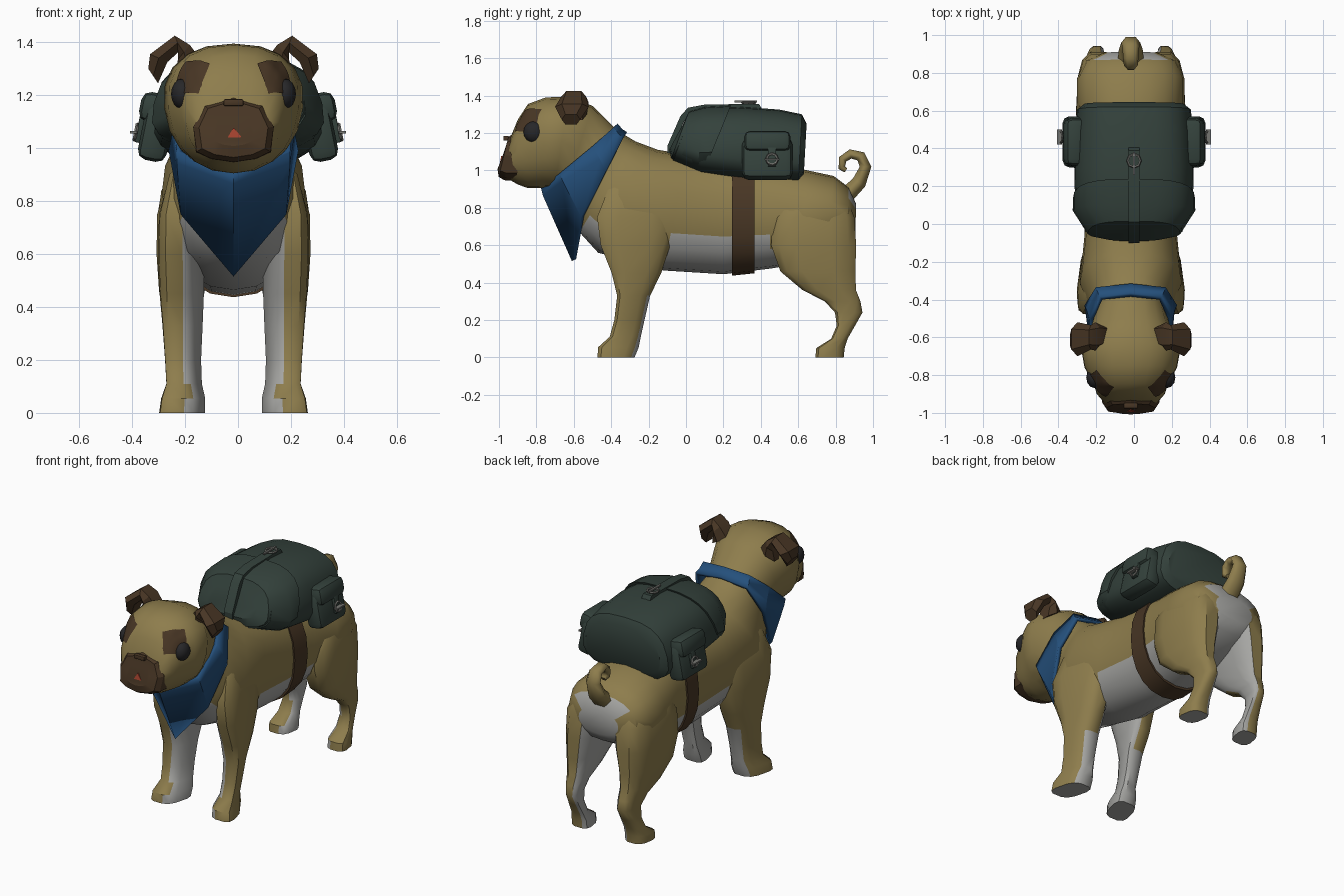
import bpy, bmesh
from math import sin, cos, pi, radians, copysign
from mathutils import Vector, Matrix
from mathutils.bvhtree import BVHTree

if "Cube" in bpy.data.objects:
    bpy.data.objects.remove(bpy.data.objects["Cube"])

CX = -0.017  # centre line of the dog


def material(name, r, g, b):
    m = bpy.data.materials.new(name)
    m.use_nodes = True
    m.diffuse_color = (r, g, b, 1)
    m.node_tree.nodes["Principled BSDF"].inputs["Base Color"].default_value = (r, g, b, 1)
    return m


TAN = material("tan fur", .27, .205, .073)
WHITE = material("pale fur", .38, .38, .365)
BROWN = material("dark brown fur", .065, .037, .018)
BLUE = material("blue cloth", .018, .08, .2)
GREEN = material("green canvas", .034, .054, .045)
BLACK = material("black", .02, .02, .022)
RED = material("tongue red", .38, .055, .028)
METAL = material("grey metal", .18, .18, .165)


def finish(name, bm, mats, rule=None, angle=35):
    """Turn a bmesh into an object; faces matching the rule get the second colour."""
    bmesh.ops.recalc_face_normals(bm, faces=bm.faces[:])
    if rule:
        for f in bm.faces:
            f.material_index = int(rule(f.calc_center_median(), f.normal))
    me = bpy.data.meshes.new(name)
    bm.to_mesh(me)
    bm.free()
    for m in mats:
        me.materials.append(m)
    ob = bpy.data.objects.new(name, me)
    bpy.context.collection.objects.link(ob)
    bpy.ops.object.select_all(action='DESELECT')
    ob.select_set(True)
    bpy.context.view_layer.objects.active = ob
    bpy.ops.object.shade_smooth_by_angle(angle=radians(angle))
    return ob


def loft(name, rings, mats, rule=None, caps=True, angle=35):
    """Skin a list of closed rings."""
    bm = bmesh.new()
    vs = [[bm.verts.new(p) for p in r] for r in rings]
    n = len(rings[0])
    for a, b in zip(vs, vs[1:]):
        for i in range(n):
            bm.faces.new((a[i], a[(i + 1) % n], b[(i + 1) % n], b[i]))
    if caps:
        bm.faces.new(vs[0])
        bm.faces.new(vs[-1])
    return finish(name, bm, mats, rule, angle)


def power(v, e):
    return copysign(abs(v) ** e, v)


def oval(ty, tz, by, bz, w, e=.88, n=20, cx=CX, taper=0.0):
    """Ring through a top and a bottom point; taper widens the top or the bottom."""
    pts = []
    for i in range(n):
        a = 2 * pi * i / n
        c, s = power(cos(a), e), power(sin(a), e)
        pts.append((cx + w * s * (1 + taper * c), (ty + by) / 2 + c * (ty - by) / 2, (tz + bz) / 2 + c * (tz - bz) / 2))
    return pts


def box(name, loc, size, mat, bevel=0.0, turn=0.0):
    bm = bmesh.new()
    bmesh.ops.create_cube(bm, size=1, matrix=Matrix.Diagonal((*size, 1)))
    if bevel:
        bmesh.ops.bevel(bm, geom=bm.edges[:], offset=bevel, segments=2, affect='EDGES', profile=.5)
    bm.transform(Matrix.Translation(loc) @ Matrix.Rotation(turn, 4, 'Y'))
    return finish(name, bm, [mat])


def ring_buckle(name, loc, radius, turn):
    bpy.ops.mesh.primitive_torus_add(major_segments=8, minor_segments=5, major_radius=radius,
                                     minor_radius=.007, location=loc, rotation=(0, turn, 0))
    bpy.context.object.name = name
    bpy.context.object.data.materials.append(METAL)


# Body from brow to rump
body_rings = [
    (-.945, 1.16, -.96, .96, .135), (-.9, 1.27, -.90, .925, .18), (-.845, 1.355, -.845, .905, .197),
    (-.75, 1.39, -.77, .905, .245), (-.63, 1.395, -.70, .91, .262), (-.5, 1.345, -.655, .87, .212),
    (-.37, 1.215, -.61, .78, .19), (-.27, 1.155, -.57, .67, .225), (-.15, 1.11, -.47, .56, .27),
    (0, 1.085, -.12, .465, .245), (.2, 1.07, .2, .445, .235), (.45, 1.04, .45, .475, .25),
    (.65, 1.0, .6, .5, .285), (.79, .97, .75, .55, .285), (.87, .91, .86, .61, .24), (.91, .82, .905, .67, .14)]


def pale_body(c, n):
    belly = c.z < (.7 if c.y < -.25 else .62) and c.y > -.58
    rump = c.y > .8 and abs(c.x - CX) < .16 and c.z < .89 and n.y > .4
    return belly or rump


body = loft("body", [oval(*r, taper=.1 if r[0] < -.4 else 0) for r in body_rings],
            [TAN, WHITE], pale_body, angle=40)
tree = BVHTree.FromPolygons([v.co for v in body.data.vertices], [p.vertices for p in body.data.polygons])

# Muzzle with a slanted front, nose and tongue
half = [(0, 1.2), (.115, 1.165), (.155, 1.08), (.142, .985), (.085, .958), (0, .945)]
outline = half + [(-x, z) for x, z in half[-2:0:-1]]
loft("muzzle", [[(CX + x * k, y + (z - 1) * .2, 1.07 + (z - 1.07) * k) for x, z in outline]
                for y, k in ((-.9, 1), (-.96, .98), (-.99, .84), (-.997, .5))], [BROWN], angle=25)
box("nose", (CX, -.962, 1.172), (.075, .03, .026), BROWN, .006)
loft("tongue", [[(CX + x, y + (z - 1) * .2, z) for x, z in
                 ((0, 1.078), (.028, 1.045), (.02, 1.015), (0, 1.0), (-.028, 1.03))] for y in (-.97, -1.003)], [RED])


def leg(name, side, rings, splay, pale):
    """Stack of squarish rings whose front is turned outward by the splay."""
    loops = []
    for z, y0, y1, x0, x1 in rings:
        pts = []
        for i in range(12):
            a = 2 * pi * (i + .5) / 12
            c, s = power(cos(a), .65), power(sin(a), .65)
            pts.append((CX + side * ((x0 + x1) / 2 + c * ((x1 - x0) / 2 - splay) - s * splay),
                        (y0 + y1) / 2 + s * (y1 - y0) / 2, z))
        loops.append(pts)
    loft(name, loops, [TAN, WHITE], lambda c, n: pale(c, n, n.x * side), angle=40)


front_rings = [
    (0, -.476, -.273, .09, .298), (.055, -.472, -.25, .09, .29), (.11, -.41, -.24, .103, .27),
    (.2, -.385, -.22, .106, .275), (.33, -.37, -.19, .1, .285), (.45, -.4, -.13, .095, .296),
    (.6, -.46, -.08, .095, .303), (.75, -.48, -.06, .1, .298), (.9, -.42, -.09, .1, .258), (1.0, -.33, -.14, .08, .18)]
hind_rings = [
    (0, .69, .845, .12, .275), (.05, .695, .85, .12, .275), (.1, .775, .865, .13, .26),
    (.17, .805, .905, .135, .25), (.24, .795, .945, .135, .245), (.3, .74, .935, .13, .255),
    (.36, .62, .912, .12, .272), (.46, .5, .91, .1, .29), (.6, .45, .915, .07, .3),
    (.75, .46, .905, .05, .298), (.86, .53, .86, .05, .26), (.93, .6, .78, .05, .18)]


def pale_front(c, n, outward):
    return n.z < -.9 or outward < -.45 or (n.y > .6 and c.z < .36)


def pale_hind(c, n, outward):
    return n.z < -.9 or (outward < -.4 and c.z < .75)


for side, tag in ((1, "left"), (-1, "right")):
    leg("front_leg_" + tag, side, front_rings, .026, pale_front)
    leg("hind_leg_" + tag, side, hind_rings, .012, pale_hind)

    # Folded ear: upper and under point of each section, from root to tip
    ear = []
    for xu, zu, xl, zl, d, y in ((.12, 1.33, .22, 1.27, .06, -.59), (.165, 1.39, .21, 1.335, .075, -.595),
                                 (.222, 1.425, .2, 1.37, .065, -.6), (.315, 1.355, .25, 1.325, .09, -.61),
                                 (.322, 1.3, .285, 1.245, .05, -.615)):
        ear.append([(CX + side * (xu + k * (xl - xu)), y + j * d, zu + k * (zl - zu))
                    for j, k in ((-1, .5), (-.6, 0), (.6, 0), (1, .5), (.6, 1), (-.6, 1))])
    loft("ear_" + tag, ear, [BROWN], angle=25)

    # Eye and the dark marking laid on the brow
    bm = bmesh.new()
    bmesh.ops.create_uvsphere(bm, u_segments=12, v_segments=8, radius=1)
    bm.transform(Matrix.Translation((CX + side * .192, -.812, 1.205)) @ Matrix.Diagonal((.044, .057, .058, 1)))
    finish("eye_" + tag, bm, [BLACK], angle=60)
    bm = bmesh.new()
    bmesh.ops.create_grid(bm, x_segments=12, y_segments=12, size=.066)
    bm.transform(Matrix.Translation((CX + side * .152, -.835, 1.262))
                 @ Vector((side * .7, -.6, .35)).to_track_quat('Z', 'Y').to_matrix().to_4x4())
    for v in bm.verts:
        p, n, _, _ = tree.find_nearest(v.co)
        v.co = p + n * .005
    finish("eye_marking_" + tag, bm, [BROWN])

    # Side pocket with lid, tab and buckle
    tilt = -side * .2
    box("pocket_" + tag, (side * .309, .435, 1.06), (.11, .27, .22), GREEN, .035, tilt)
    box("pocket_lid_" + tag, (side * .308, .435, 1.15), (.125, .25, .115), GREEN, .035, tilt)
    box("pocket_tab_" + tag, (side * .368, .46, 1.085), (.02, .045, .13), GREEN, .004, tilt)
    ring_buckle("pocket_buckle_" + tag, (side * .386, .46, 1.06), .03, pi / 2 + tilt)
    box("pocket_pin_" + tag, (side * .395, .46, 1.06), (.026, .08, .01), METAL)

# Curled tail, broader than it is thick
curve = bpy.data.curves.new("tail", 'CURVE')
curve.dimensions = '3D'
curve.bevel_depth = 1
curve.bevel_resolution = 1
curve.use_fill_caps = True
path = [(.86, .87, .05), (.925, .935, .045), (.96, 1.02, .036), (.935, 1.075, .032),
        (.88, 1.088, .029), (.838, 1.06, .026), (.833, 1.015, .022), (.855, 1.0, .014)]
spline = curve.splines.new('POLY')
spline.points.add(len(path) - 1)
for p, (y, z, r) in zip(spline.points, path):
    p.co = (0, y, z, 1)
    p.radius = r
curve.materials.append(TAN)
tail = bpy.data.objects.new("tail", curve)
tail.location.x = CX
tail.scale.x = 1.4
bpy.context.collection.objects.link(tail)

# Neckerchief: collar edge above, pointed hem below
top = [(0, -.365, 1.25), (.165, -.385, 1.232), (.222, -.5, 1.13), (.214, -.675, .985), (0, -.775, .905)]
fold = [(0, -.34, 1.22), (.175, -.36, 1.195), (.232, -.46, 1.06), (.214, -.66, .945), (0, -.765, .865)]
hem = [(0, -.315, 1.205), (.185, -.335, 1.175), (.245, -.43, .99), (.2, -.56, .75), (0, -.61, .515)]
scarf = loft("neckerchief", [[(CX + x, y, z) for x, y, z in h] + [(CX - x, y, z) for x, y, z in h[-2:0:-1]]
                             for h in (top, fold, hem)], [BLUE], caps=False, angle=20)
thick = scarf.modifiers.new("thickness", 'SOLIDIFY')
thick.thickness = .025
thick.offset = -1

# Pack body, front lid and girth strap
loft("pack", [oval(*r, e=.7, cx=0, taper=-.13) for r in (
    (.0, 1.26, -.07, 1.1, .2), (.03, 1.31, -.07, 1.05, .25), (.1, 1.33, .08, .985, .305), (.3, 1.34, .3, .95, .31),
    (.5, 1.325, .5, .94, .305), (.62, 1.3, .6, .935, .295), (.645, 1.25, .63, .98, .26))], [GREEN])
loft("pack_lid", [oval(*r, e=.7, cx=0, taper=-.13) for r in (
    (-.01, 1.26, -.09, 1.11, .17), (.015, 1.315, -.08, 1.06, .24),
    (.1, 1.34, .06, 1.0, .318), (.24, 1.348, .1, 1.0, .316))], [GREEN])
loft("girth_strap", [oval(.245, 1.07, .245, .437, .247), oval(.365, 1.065, .365, .45, .254)], [BROWN])

# Lid strap with its buckle
loft("lid_strap", [[(x, y + d * .6, z - d) for x, d in ((-.03, 0), (.03, 0), (.03, .03), (-.03, .03))]
                   for y, z in ((-.098, 1.08), (-.1, 1.13), (-.03, 1.29), (.01, 1.335), (.1, 1.352), (.39, 1.356))],
     [GREEN], angle=20)
ring_buckle("lid_buckle", (0, .335, 1.363), .034, 0)
box("lid_pin", (0, .32, 1.368), (.012, .12, .01), METAL)
